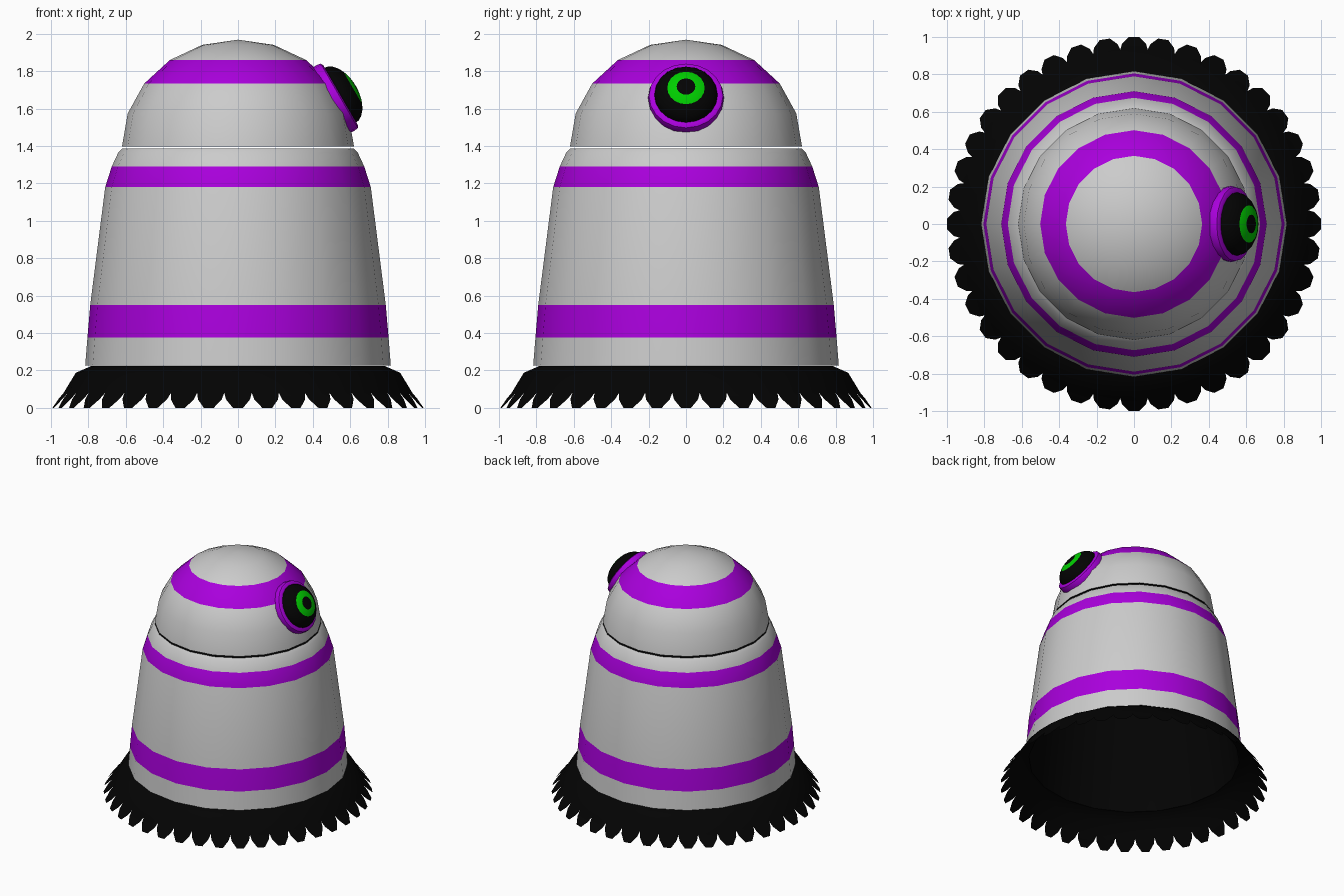
import bpy, bmesh, math
from mathutils import Matrix

if "Cube" in bpy.data.objects:
    bpy.data.objects.remove(bpy.data.objects["Cube"])


def mat(name, rgb):
    m = bpy.data.materials.new(name)
    m.diffuse_color = (*rgb, 1)
    m.use_nodes = True
    m.node_tree.nodes["Principled BSDF"].inputs["Base Color"].default_value = m.diffuse_color
    return m


GREY = mat("grey", (0.62, 0.62, 0.62))
PURPLE = mat("purple", (0.4, 0.0, 0.72))
BLACK = mat("black", (0.001, 0.001, 0.001))
GREEN = mat("green", (0.0, 0.6, 0.0))


def finish(bm, name, mats, angle, matrix=None):
    bmesh.ops.recalc_face_normals(bm, faces=bm.faces)
    me = bpy.data.meshes.new(name)
    bm.to_mesh(me)
    bm.free()
    for m in mats:
        me.materials.append(m)
    ob = bpy.data.objects.new(name, me)
    bpy.context.collection.objects.link(ob)
    if matrix:
        ob.matrix_world = matrix
    bpy.ops.object.select_all(action='DESELECT')
    ob.select_set(True)
    bpy.context.view_layer.objects.active = ob
    bpy.ops.object.shade_smooth_by_angle(angle=math.radians(angle))
    return ob


def lathe(name, profile, mats, bands=None, n=20, angle=35, matrix=None):
    """Revolve (radius, z) points about z; bands maps a profile segment to a material slot."""
    bands = bands or {}
    bm = bmesh.new()
    rings = []
    for r, z in profile:
        if r == 0:
            rings.append([bm.verts.new((0, 0, z))] * n)
        else:
            rings.append([bm.verts.new((r * math.cos(2 * math.pi * i / n),
                                        r * math.sin(2 * math.pi * i / n), z)) for i in range(n)])
    for s, (a, b) in enumerate(zip(rings, rings[1:])):
        for i in range(n):
            j = (i + 1) % n
            quad = list(dict.fromkeys((a[i], a[j], b[j], b[i])))
            bm.faces.new(quad).material_index = bands.get(s, 0)
    return finish(bm, name, mats, angle, matrix)


# Hollow tapered body: striped outside, black lining inside, black top
lathe("body", [(0.817, 0.225), (0.805, 0.375), (0.79, 0.55), (0.71, 1.18),
               (0.675, 1.29), (0.64, 1.365), (0.62, 1.385), (0, 1.385)],
      [GREY, PURPLE, BLACK], {1: 1, 3: 1, 6: 2})
lathe("body_lining", [(0.817, 0.225), (0.79, 0.225), (0.695, 1.18), (0.61, 1.378), (0, 1.378)], [BLACK])

# Domed head, half an ellipsoid with one stripe and a black base
dome = [(0, 1.398)] + [(0.62 * math.cos(math.radians(18 * k)),
                        1.398 + 0.57 * math.sin(math.radians(18 * k))) for k in range(5)] + [(0, 1.968)]
lathe("head", dome, [GREY, PURPLE, BLACK], {0: 2, 3: 1})

# Toothed skirt: each tooth is a strip that flares out and narrows to its tip
TEETH = 40
bm = bmesh.new()
half = math.pi / TEETH
rows = [(0.79, 0.222, 1), (0.87, 0.187, 1), (0.935, 0.08, 1), (0.965, 0.045, 0.85), (1.0, 0.0, 0.35)]
for t in range(TEETH):
    prev = None
    for r, z, w in rows:
        row = [bm.verts.new((r * math.cos(a), r * math.sin(a), z))
               for a in (half * (2 * t - w), half * (2 * t + w))]
        if prev:
            bm.faces.new((prev[0], prev[1], row[1], row[0]))
        prev = row
bmesh.ops.remove_doubles(bm, verts=bm.verts, dist=0.0005)
finish(bm, "skirt", [BLACK], 60)

# Eye, facing +x and tilted 30 degrees upward
eye = Matrix.Translation((0.505, 0, 1.647)) @ Matrix.Rotation(math.radians(60), 4, 'Y')

# Purple socket ring
lathe("eye_socket", [(0.2, -0.01), (0.203, 0.02), (0.198, 0.042), (0.185, 0.05), (0.16, 0.05)],
      [PURPLE], matrix=eye)


# Eyeball: flattened dome with flush iris and pupil
def bulge(r):
    return (r, 0.045 + 0.1 * math.sqrt(max(0, 1 - (r / 0.17) ** 2)))


lathe("eyeball", [bulge(r) for r in (0.17, 0.166, 0.152, 0.128, 0.1, 0.075, 0.05, 0.025, 0)],
      [BLACK, GREEN], {4: 1, 5: 1}, matrix=eye)
